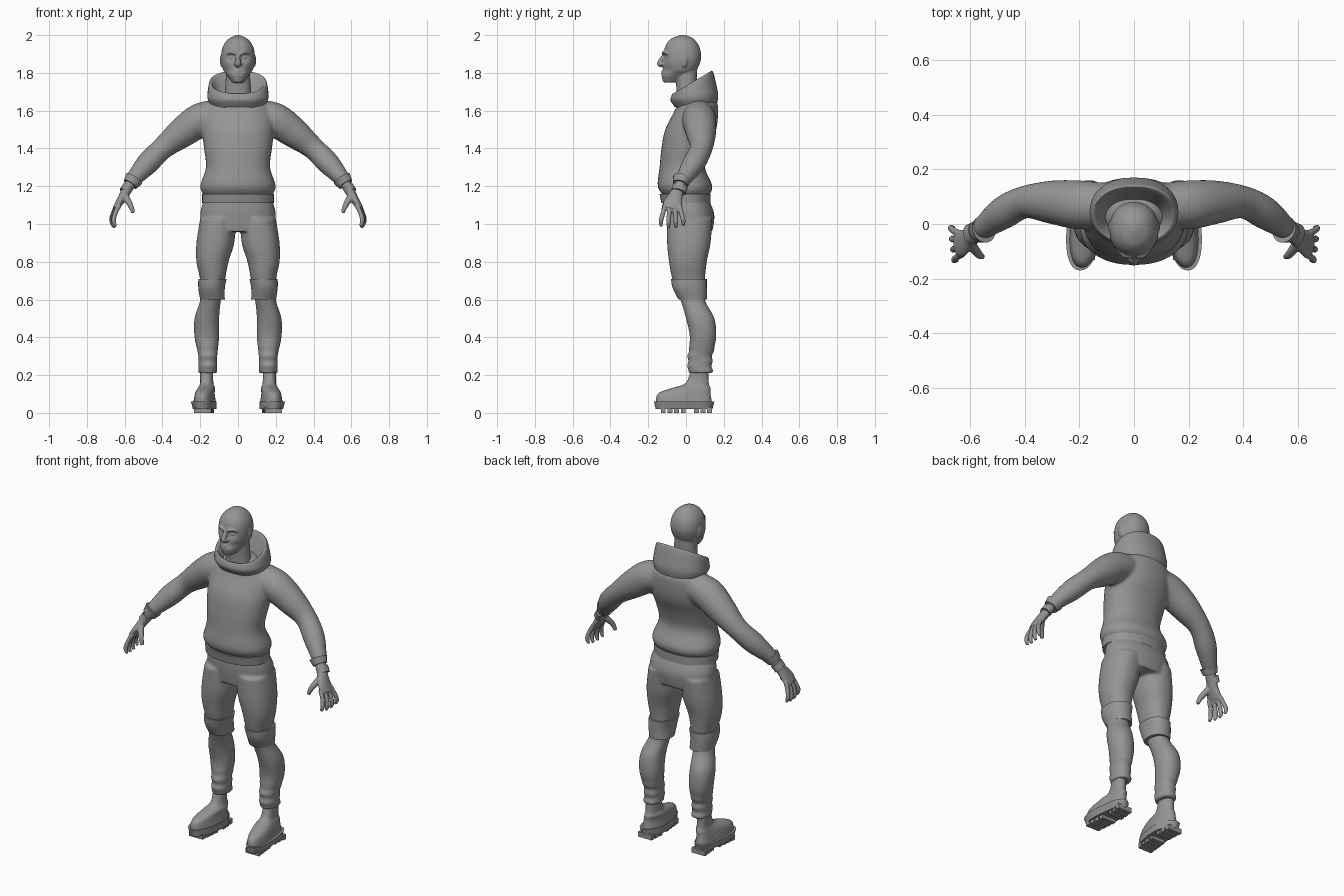
import bpy, bmesh, math
from mathutils import Vector, Matrix

default = bpy.data.objects.get("Cube")
if default:
    bpy.data.objects.remove(default, do_unlink=True)

grey = bpy.data.materials.new("matte_grey")
grey.use_nodes = True
grey.diffuse_color = (0.3, 0.3, 0.3, 1)
grey.node_tree.nodes["Principled BSDF"].inputs["Base Color"].default_value = grey.diffuse_color


def spline(rows, steps):
    """Catmull-Rom interpolation between rows of numbers."""
    result = []
    last = len(rows) - 1
    for i in range(last):
        before, start, end, after = (rows[max(0, min(last, i + k))] for k in (-1, 0, 1, 2))
        for step in range(steps):
            t = step / steps
            result.append([b + t * ((c - a) + t * ((2 * a - 5 * b + 4 * c - d)
                           + t * (3 * b - a - 3 * c + d))) / 2
                           for a, b, c, d in zip(before, start, end, after)])
    return result + [list(rows[-1])]


def skin(bm, rings, both):
    """Bridge rings into a closed skin, optionally on both sides."""
    for side in ((1, -1) if both else (1,)):
        loops = [[bm.verts.new((side * p[0], p[1], p[2])) for p in ring] for ring in rings]
        for low, high in zip(loops, loops[1:]):
            for i in range(len(low)):
                j = i - 1
                bm.faces.new((low[j], low[i], high[i], high[j]))
        bm.faces.new(loops[0])
        bm.faces.new(loops[-1])


def stack(bm, rows, steps=5, power=2.2, both=False, sides=40):
    """Level cross-sections: height, inner x, outer x, front y, back y, rise to the back."""
    rings = []
    for z, inner, outer, front, back, rise in spline([(*row, 0)[:6] for row in rows], steps):
        ring = []
        for i in range(sides):
            angle = math.tau * i / sides
            across, along = (math.copysign(abs(f) ** (2 / power), f)
                             for f in (math.cos(angle), math.sin(angle)))
            ring.append(((inner + outer) / 2 + (outer - inner) / 2 * across,
                         (front + back) / 2 + (back - front) / 2 * along,
                         z + rise * (along + 1) / 2))
        rings.append(ring)
    skin(bm, rings, both)


def core(bm, rows, steps=5):
    """Centred stack: height, half width, front y, back y, rise to the back."""
    stack(bm, [(row[0], -row[1], *row[1:]) for row in rows], steps)


def limb(bm, rows, steps=5, both=True, sides=20):
    """Tube along a path: x, y, z, radius, optional second radius."""
    path = spline([(*row, row[3])[:5] for row in rows], steps)
    points = [Vector(p[:3]) for p in path]
    last = len(points) - 1
    rings = []
    for i, (*_, broad, slim) in enumerate(path):
        along = (points[min(i + 1, last)] - points[max(i - 1, 0)]).normalized()
        wide = Vector((0, 1, 0))
        wide = (wide - along * wide.dot(along)).normalized()
        thin = along.cross(wide)
        turns = [math.tau * k / sides for k in range(sides)]
        rings.append([points[i] + wide * broad * math.cos(turn) + thin * slim * math.sin(turn)
                      for turn in turns])
    skin(bm, rings, both)


def ball(bm, x, y, z, size):
    for side in (1, -1):
        spot = Matrix.Translation((side * x, y, z))
        bmesh.ops.create_uvsphere(bm, u_segments=20, v_segments=12, radius=1,
                                  matrix=spot @ Matrix.Diagonal((*size, 1)))


def splay(bm):
    """Turn the toes outward."""
    for v in bm.verts:
        v.co.x += math.copysign((.05 - v.co.y) * .1, v.co.x)


def finish(name, bm, voxel=None, soften=4):
    """Make the object; a voxel size fuses its pieces into one soft skin."""
    bmesh.ops.recalc_face_normals(bm, faces=bm.faces)
    mesh = bpy.data.meshes.new(name)
    bm.to_mesh(mesh)
    bm.free()
    mesh.materials.append(grey)
    obj = bpy.data.objects.new(name, mesh)
    bpy.context.collection.objects.link(obj)
    bpy.ops.object.select_all(action="DESELECT")
    obj.select_set(True)
    bpy.context.view_layer.objects.active = obj
    if voxel:
        fuse = obj.modifiers.new("fuse", "REMESH")
        fuse.mode = "VOXEL"
        fuse.voxel_size = voxel
        fuse.use_smooth_shade = True
        relax = obj.modifiers.new("relax", "SMOOTH")
        relax.factor = 0.5
        relax.iterations = soften
    else:
        bpy.ops.object.shade_smooth_by_angle(angle=math.radians(40))


# Skull with eye sockets and hollow cheeks pressed in
bm = bmesh.new()
core(bm, [(1.75, .03, -.12, -.04), (1.79, .06, -.13, .03), (1.82, .08, -.12, .06),
          (1.88, .09, -.12, .08), (1.94, .08, -.11, .07), (1.98, .05, -.08, .04), (2, .01, -.03, 0)])
for v in bm.verts:
    if v.co.y < -.03:
        for x, z, wide, depth in ((.035, 1.88, .02, .015), (.06, 1.81, .02, .01)):
            gap = math.hypot(abs(v.co.x) - x, v.co.z - z) / wide
            v.co.y += depth * math.exp(-gap * gap)

# Neck, nose, nostrils, brows, lips, eyes and ears
core(bm, [(1.6, .08, -.05, .09), (1.7, .07, -.05, .06), (1.84, .06, -.06, .06)])
limb(bm, [(0, -.11, 1.9, .01), (0, -.14, 1.85, .014), (0, -.12, 1.84, .01)], both=False)
ball(bm, .013, -.128, 1.845, (.01, .01, .008))
limb(bm, [(.01, -.12, 1.9, .008), (.035, -.115, 1.91, .009), (.06, -.09, 1.9, .008)])
for z in (1.81, 1.8):
    limb(bm, [(0, -.126, z, .006), (.025, -.113, z, .004)])
ball(bm, .034, -.095, 1.88, (.014, .014, .01))
ball(bm, .086, -.01, 1.865, (.01, .02, .035))
finish("head", bm, .0045, 3)

# Sweatshirt body and sleeves
bm = bmesh.new()
core(bm, [(1.15, .18, -.12, .12), (1.2, .2, -.15, .14), (1.3, .17, -.14, .1), (1.4, .18, -.13, .12),
          (1.5, .19, -.11, .16), (1.6, .18, -.06, .17), (1.65, .14, -.04, .16), (1.7, .07, -.02, .1)])
limb(bm, [(.1, .07, 1.58, .08), (.2, .07, 1.55, .09), (.3, .08, 1.48, .08), (.4, .08, 1.4, .06),
          (.48, .04, 1.32, .06), (.56, -.02, 1.23, .04)])
finish("sweatshirt", bm, .009, 6)

bm = bmesh.new()
core(bm, [(1.11, .19, -.13, .13), (1.16, .19, -.14, .13)], 2)
finish("sweatshirt_hem", bm)

bm = bmesh.new()
limb(bm, [(.55, -.02, 1.24, .05), (.57, -.03, 1.21, .04)], 2)
finish("sleeve_cuffs", bm)

# Hood: outer wall, rim and inner wall, tilted up to the back
bm = bmesh.new()
core(bm, [(1.62, .13, -.06, .15, -.03), (1.65, .16, -.08, .17, .02), (1.67, .16, -.08, .16, .07),
          (1.69, .15, -.07, .14, .12), (1.68, .13, -.06, .12, .1), (1.64, .09, -.03, .07, 0)])
finish("hood", bm)

# Trousers: hips and two legs, with folds gathering at the ankles
bm = bmesh.new()
core(bm, [(1.13, .18, -.1, .12), (1.05, .2, -.1, .15), (.96, .18, -.09, .14)])
stack(bm, [(1.03, .01, .2, -.1, .14), (.9, .02, .22, -.1, .13), (.8, .05, .22, -.09, .11),
           (.7, .07, .2, -.07, .1), (.6, .09, .2, -.03, .1), (.5, .1, .23, 0, .15),
           (.4, .1, .23, .02, .16), (.3, .11, .21, .01, .14), (.21, .11, .21, .01, .14)], 8, both=True)
for v in bm.verts:
    if v.co.z < .34:
        v.co.y += .005 * math.sin(v.co.z * 120)
finish("trousers", bm, .008)

bm = bmesh.new()
stack(bm, [(.6, .07, .2, -.04, .11), (.66, .07, .21, -.07, .11), (.71, .06, .21, -.08, .11)], both=True)
finish("knee_bands", bm)

# Boots: shaft and toe cap, sole, and tread bars with a gap at the arch
bm = bmesh.new()
stack(bm, [(.04, .11, .23, -.16, .14), (.1, .12, .22, -.15, .13), (.13, .12, .21, -.08, .13),
           (.16, .13, .2, 0, .12), (.25, .13, .2, .03, .12)], both=True)
splay(bm)
finish("boots", bm)

bm = bmesh.new()
stack(bm, [(.02, .11, .23, -.16, .14), (.06, .11, .24, -.17, .15)], 1, both=True)
for bar in (0, 1, 2, 3, 5, 6, 7):
    for side in (1, -1):
        place = Matrix.Translation((side * .17, bar * .035 - .12, .015))
        bmesh.ops.create_cube(bm, size=1, matrix=place @ Matrix.Diagonal((.09, .025, .03, 1)))
splay(bm)
finish("boot_soles", bm)

# Hands: palm, four curled fingers and the thumb
bm = bmesh.new()
limb(bm, [(.56, -.02, 1.23, .03), (.6, -.05, 1.16, .035, .025), (.63, -.07, 1.11, .05, .02),
          (.65, -.08, 1.08, .04, .015)])
for finger in range(4):
    x = .64 - finger * .004
    y = -.035 - finger * .025
    fan = .01 - finger * .007
    tip = 1 - .01 * math.sin(finger)
    limb(bm, [(x, y, 1.1, .013), (x + .02, y + fan, 1.06, .012),
              (x + .03, y + fan * 2, tip + .02, .012), (x + .02, y + fan * 2, tip - .01, .008)])
limb(bm, [(.6, -.07, 1.15, .02), (.57, -.11, 1.1, .015), (.555, -.12, 1.06, .01)])
finish("hands", bm, .004, 3)

bm = bmesh.new()
limb(bm, [(.58, -.03, 1.2, .04, .03), (.6, -.04, 1.17, .04, .03)], 2)
finish("wrist_bands", bm)
